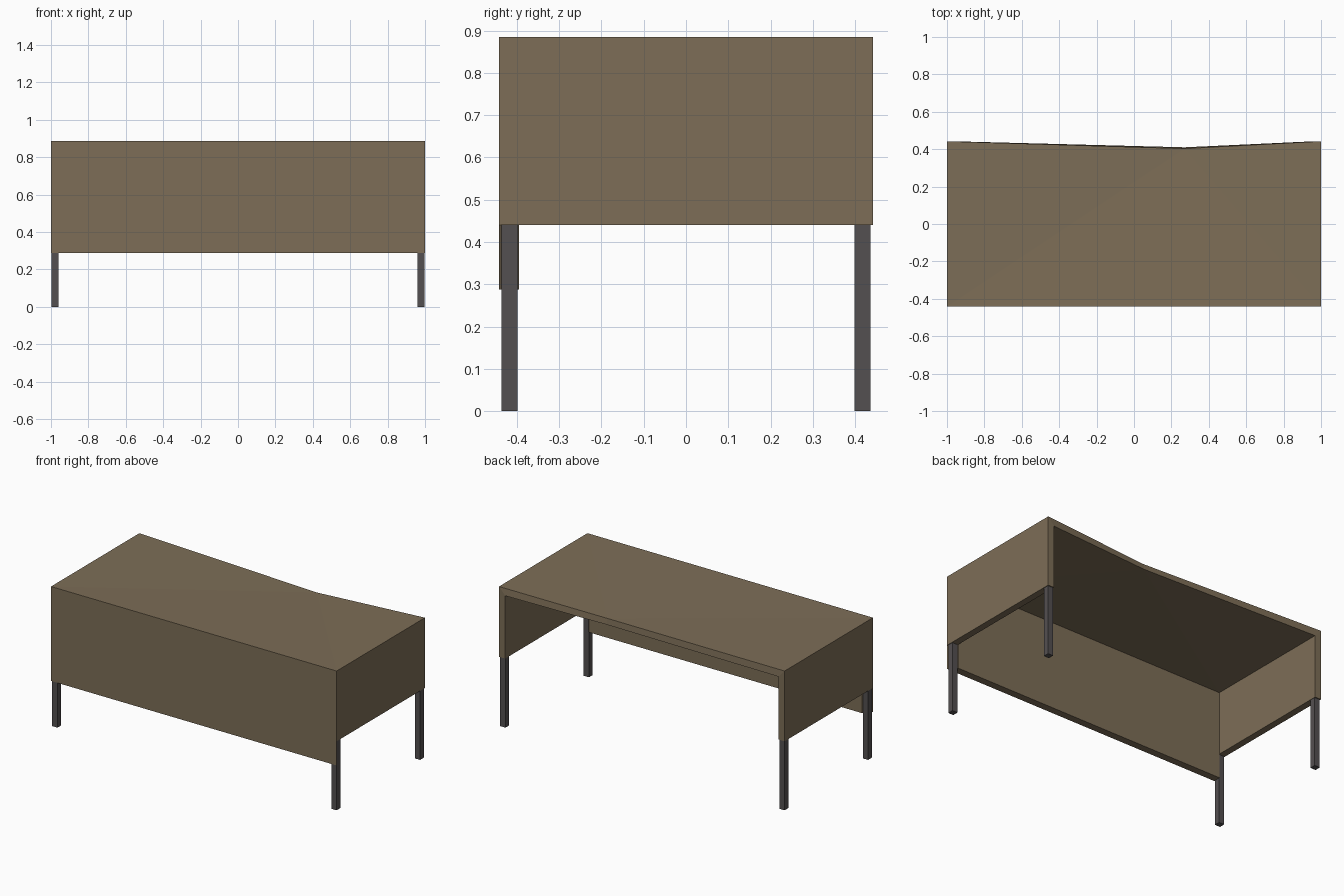
import bpy, bmesh

if "Cube" in bpy.data.objects:
    bpy.data.objects.remove(bpy.data.objects["Cube"])

def material(name, rgb):
    m = bpy.data.materials.new(name)
    m.diffuse_color = (*rgb, 1)
    m.use_nodes = True
    m.node_tree.nodes["Principled BSDF"].inputs["Base Color"].default_value = m.diffuse_color
    return m

wood = material("brown wood", (0.205, 0.155, 0.095))
metal = material("dark metal", (0.088, 0.08, 0.082))

X, Y, H = 1.0, 0.442, 0.885          # outer faces
XI, YI, HI = 0.957, -0.395, 0.838    # inner faces
SIDE_Z, FRONT_Z = 0.44, 0.287

def panel(name, outer, inner, mat):
    """Solid between two matching outlines, so panel edges are mitred."""
    bm = bmesh.new()
    a = [bm.verts.new(p) for p in outer]
    b = [bm.verts.new(p) for p in inner]
    n = len(a)
    if n == 5:  # bent desktop: fan from the sagging back point (index 3)
        for v in (a, b):
            for i, j in ((4, 0), (0, 1), (1, 2)):
                bm.faces.new((v[3], v[i], v[j]))
    else:
        bm.faces.new(a)
        bm.faces.new(b)
    for i in range(n):
        j = (i + 1) % n
        bm.faces.new((a[i], a[j], b[j], b[i]))
    bmesh.ops.recalc_face_normals(bm, faces=bm.faces[:])
    me = bpy.data.meshes.new(name)
    bm.to_mesh(me)
    bm.free()
    me.materials.append(mat)
    ob = bpy.data.objects.new(name, me)
    bpy.context.collection.objects.link(ob)

# desktop with a slightly dented back edge
panel("desktop",
      [(-X, -Y, H), (X, -Y, H), (X, Y, H), (0.27, 0.403, H - 0.021), (-X, Y, H)],
      [(-XI, YI, HI), (XI, YI, HI), (XI, Y, HI), (0.27, 0.41, HI - 0.011), (-XI, Y, HI)],
      wood)

# front modesty panel
panel("front_panel",
      [(-X, -Y, FRONT_Z), (X, -Y, FRONT_Z), (X, -Y, H), (-X, -Y, H)],
      [(-XI, YI, FRONT_Z), (XI, YI, FRONT_Z), (XI, YI, HI), (-XI, YI, HI)], wood)

# side panels and legs
for s, side in ((-1, "left"), (1, "right")):
    panel(side + "_panel",
          [(s * X, -Y, SIDE_Z), (s * X, Y, SIDE_Z), (s * X, Y, H), (s * X, -Y, H)],
          [(s * XI, YI, SIDE_Z), (s * XI, Y, SIDE_Z), (s * XI, Y, HI), (s * XI, YI, HI)], wood)
    for t, end in ((-1, "front"), (1, "back")):
        def ring(z):
            return [(s * x, t * y, z) for x, y in
                    ((0.959, 0.399), (0.996, 0.399), (0.996, 0.436), (0.959, 0.436))]
        panel(f"{end}_{side}_leg", ring(0), ring(SIDE_Z), metal)
